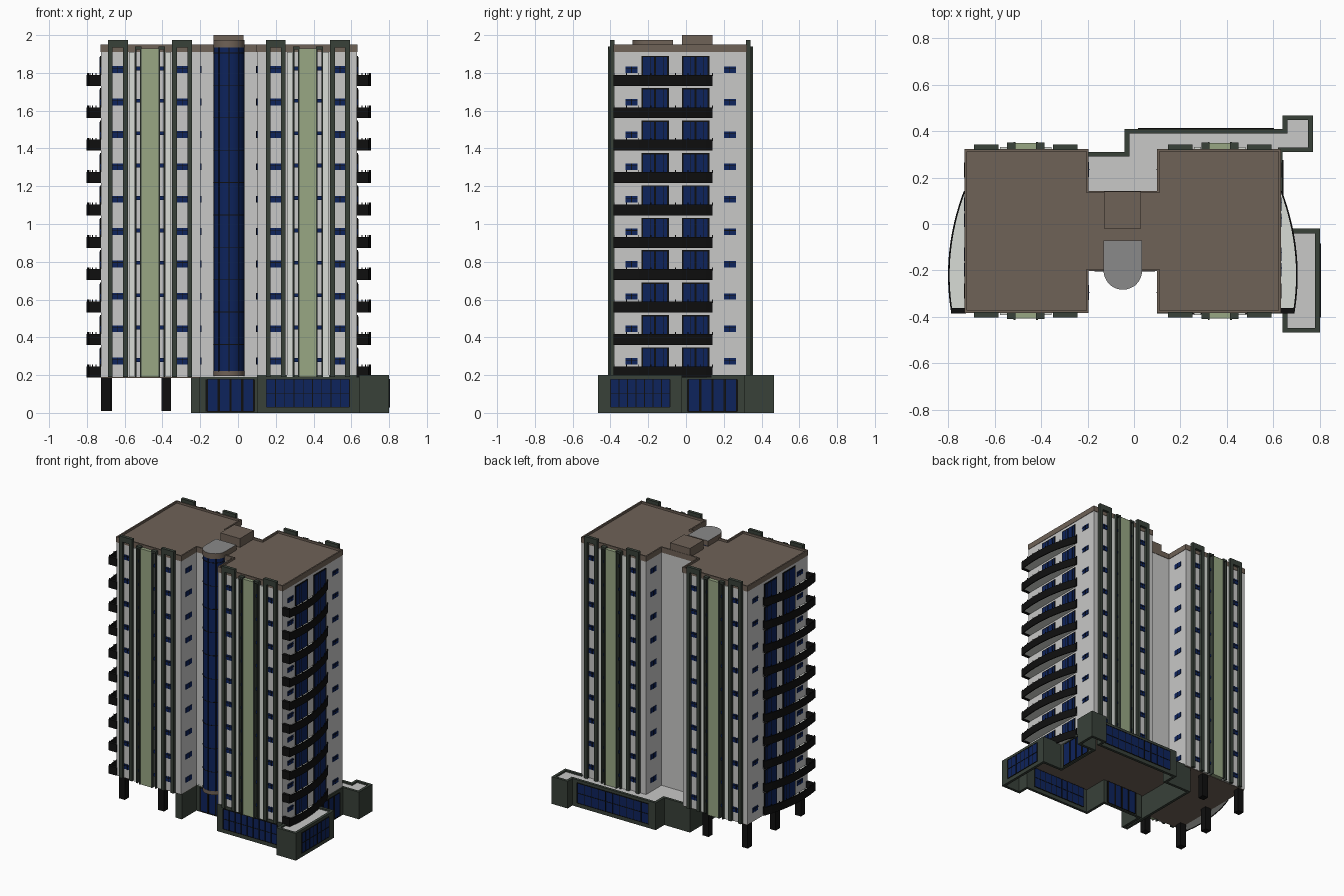
import bpy, bmesh, math

if "Cube" in bpy.data.objects:
    bpy.data.objects.remove(bpy.data.objects["Cube"])

XC, YC = -0.048, -0.03          # symmetry axes of the tower
IN, OUT, HALF = 0.15, 0.678, 0.35
FLOORS = [0.19 + 0.1715 * i for i in range(10)]


def material(name, r, g, b):
    lin = [((c / 255 + 0.055) / 1.055) ** 2.4 if c > 10 else c / 255 / 12.92 for c in (r, g, b)]
    m = bpy.data.materials.new(name)
    m.diffuse_color = (*lin, 1)
    m.use_nodes = True
    m.node_tree.nodes["Principled BSDF"].inputs["Base Color"].default_value = m.diffuse_color
    return m


WALL = material("light_grey_wall", 200, 200, 199)
PALE = material("pale_grey", 216, 220, 214)
BROWN = material("brown_roof", 111, 98, 87)
GREEN = material("dark_green", 56, 65, 57)
SAGE = material("sage_green", 152, 167, 132)
BLUE = material("blue_glass", 13, 35, 92)
BLACK = material("black_metal", 15, 15, 15)
GREY = material("mid_grey", 138, 138, 138)


def finish(name, bm, mats):
    bmesh.ops.recalc_face_normals(bm, faces=bm.faces)
    me = bpy.data.meshes.new(name)
    bm.to_mesh(me)
    bm.free()
    for m in mats:
        me.materials.append(m)
    ob = bpy.data.objects.new(name, me)
    bpy.context.collection.objects.link(ob)
    return ob


def add_prism(bm, pts, z0, z1):
    f = bm.faces.new([bm.verts.new((x, y, z0)) for x, y in pts])
    ext = bmesh.ops.extrude_face_region(bm, geom=[f])["geom"]
    for v in ext:
        if isinstance(v, bmesh.types.BMVert):
            v.co.z = z1


def prisms(name, mat, items, top=None):
    """One object from many (points, z0, z1) prisms; optional colour for upward faces."""
    bm = bmesh.new()
    for pts, z0, z1 in items:
        add_prism(bm, pts, z0, z1)
    bmesh.ops.recalc_face_normals(bm, faces=bm.faces)
    if top:
        for f in bm.faces:
            f.material_index = 1 if f.normal.z > 0.9 else 0
    return finish(name, bm, [mat, top] if top else [mat])


def box(x0, x1, y0, y1, z0, z1):
    return [(x0, y0), (x1, y0), (x1, y1), (x0, y1)], z0, z1


def inset(pts, t):
    """Offset a right-angled counter-clockwise outline inwards."""
    out, n = [], len(pts)
    for i, p in enumerate(pts):
        q = list(p)
        for a, b in ((pts[i - 1], p), (p, pts[(i + 1) % n])):
            l = math.dist(a, b)
            q[0] -= (b[1] - a[1]) / l * t
            q[1] += (b[0] - a[0]) / l * t
        out.append(tuple(q))
    return out


def ring(pts, t, z0, z1):
    q, n = inset(pts, t), len(pts)
    return [([pts[i], pts[(i + 1) % n], q[(i + 1) % n], q[i]], z0, z1) for i in range(n)]


# ---- tower: H-shaped body, roof and parapet
L0, L1, R0, R1 = XC - OUT, XC - IN, XC + IN, XC + OUT
F, B = YC - HALF, YC + HALF
H = [(L0, F), (L1, F), (L1, -0.2), (R0, -0.2), (R0, F), (R1, F),
     (R1, B), (R0, B), (R0, 0.14), (L1, 0.14), (L1, B), (L0, B)]
prisms("tower_body", WALL, [(H, 0.19, 1.915)])
prisms("tower_underside", BROWN, [(inset(H, 0.002), 0.186, 0.19)])
rim = inset(H, -0.003)
prisms("roof", BROWN, [(rim, 1.91, 1.935)] + ring(rim, 0.01, 1.935, 1.95))
prisms("lift_house", BROWN, [box(-0.13, 0.03, -0.02, 0.141, 1.93, 2.0)])


# ---- round glazed stair tower
def stadium(r):
    arc = [(XC + r * math.cos(math.pi * (1 + i / 24)), -0.2 + r * math.sin(math.pi * (1 + i / 24)))
           for i in range(25)]
    return arc + [(XC + r, -0.07), (XC - r, -0.07)]


glass = prisms("stair_glass", BLUE, [(stadium(0.081), 0.21, 1.94)])
cap = prisms("stair_cap", BROWN, [(stadium(0.083), 1.935, 1.975)], top=GREY)
base = prisms("stair_base", BROWN, [(stadium(0.083), 0.194, 0.222)])
for ob in (glass, cap, base):
    bpy.ops.object.select_all(action='DESELECT')
    ob.select_set(True)
    bpy.context.view_layer.objects.active = ob
    bpy.ops.object.shade_smooth_by_angle()
bars = [(stadium(0.0825), z + 0.17, z + 0.174) for z in FLOORS]
for a in (190, 230, 270, 310, 350):
    x, y = XC + 0.081 * math.cos(math.radians(a)), -0.2 + 0.081 * math.sin(math.radians(a))
    bars.append(box(x - 0.002, x + 0.002, y - 0.002, y + 0.002, 0.22, 1.935))
prisms("stair_mullions", BLACK, bars)

# ---- front and back facades, mirrored over both axes
frames, fins, panels, pilasters, panes, mullions = [], [], [], [], [], []
for sx in (-1, 1):
    for sy in (-1, 1):
        def plate(c, w, d, z0, z1, d0=-0.002):
            """Box on the facade: centre offset c, width w, projection d."""
            x = XC + sx * (0.418 + c)
            ya, yb = sorted((YC + sy * (HALF + d0), YC + sy * (HALF + d)))
            return box(x - w / 2, x + w / 2, ya, yb, z0, z1)
        for s in (-1, 1):
            c = s * 0.17
            frames += [plate(c - 0.04, 0.025, 0.022, 0.19, 1.975),
                       plate(c + 0.04, 0.025, 0.022, 0.19, 1.975),
                       plate(c, 0.105, 0.022, 1.935, 1.975)]
            fins += [plate(s * 0.048, 0.008, 0.034, 0.19, 1.94),
                     plate(s * 0.076, 0.008, 0.028, 0.19, 1.94),
                     plate(s * 0.062, 0.036, 0.03, 1.925, 1.94)]
            pilasters.append(plate(s * 0.096, 0.03, 0.012, 0.19, 1.91))
            for z in FLOORS:
                panes += [plate(c, 0.055, 0.004, z + 0.066, z + 0.102),
                          plate(s * 0.062, 0.024, 0.012, z + 0.08, z + 0.1)]
                mullions += [plate(c, 0.003, 0.006, z + 0.066, z + 0.102),
                             plate(c, 0.055, 0.006, z + 0.09, z + 0.093)]
        panels.append(plate(0, 0.088, 0.028, 0.19, 1.93))
        # court windows on the inner walls
        yc = -0.295 if sy < 0 else 0.235
        xw = XC + sx * IN
        for z in FLOORS:
            panes.append(box(xw - 0.004, xw + 0.004, yc - 0.033, yc + 0.033, z + 0.066, z + 0.102))
            mullions.append(box(xw - 0.006, xw + 0.006, yc - 0.0015, yc + 0.0015, z + 0.066, z + 0.102))

# ---- end walls: balcony doors, windows and curved balconies
door_frames, slabs, rails = [], [], []
ARC = [-0.38 + 0.52 * i / 16 for i in range(17)]


def bulge(y):
    return 0.075 - 0.517 * (y + 0.22) ** 2


for sx in (-1, 1):
    def side(d, y0, y1, z0, z1, d0=-0.002):
        xa, xb = sorted((XC + sx * (OUT + d0), XC + sx * (OUT + d)))
        return box(xa, xb, y0, y1, z0, z1)

    def px(d):
        return XC + sx * (OUT + d)
    for z in FLOORS:
        for y0 in (-0.235, -0.02):
            door_frames.append(side(0.004, y0, y0 + 0.145, z + 0.01, z + 0.157))
            for k in (0.008, 0.076):
                panes.append(side(0.006, y0 + k, y0 + k + 0.058, z + 0.014, z + 0.15))
                mullions.append(side(0.007, y0 + k + 0.036, y0 + k + 0.039, z + 0.014, z + 0.15))
        for y0 in (-0.32, 0.2):
            panes.append(side(0.004, y0, y0 + 0.064, z + 0.066, z + 0.1))
            mullions += [side(0.006, y0 + 0.03, y0 + 0.033, z + 0.066, z + 0.1),
                         side(0.006, y0, y0 + 0.064, z + 0.088, z + 0.091)]
        slabs.append(([(px(bulge(y) - 0.003), y) for y in ARC] + [(px(-0.002), 0.14), (px(-0.002), -0.38)],
                      z, z + 0.01))
        for a, b in zip(ARC, ARC[1:]):
            rails.append(([(px(bulge(a)), a), (px(bulge(b)), b),
                           (px(bulge(b) - 0.007), b), (px(bulge(a) - 0.007), a)], z - 0.002, z + 0.056))
        rails.append(side(bulge(-0.38), -0.385, -0.362, z - 0.002, z + 0.056))
        for y in ARC[::2]:
            e = bulge(y)
            rails.append(side(e - 0.001, y - 0.002, y + 0.002, z + 0.05, z + 0.066, e - 0.006))

prisms("facade_frames", GREEN, frames)
prisms("facade_fins", GREEN, fins)
prisms("facade_sage_panels", SAGE, panels)
prisms("facade_pilasters", PALE, pilasters)
prisms("balcony_door_frames", BLACK, door_frames)
prisms("window_panes", BLUE, panes)
prisms("window_mullions", BLACK, mullions)
prisms("balcony_slabs", PALE, slabs)
prisms("balcony_railings", BLACK, rails)

# ---- hollow podium: wall ring, roof slab and ceiling
P = [(-0.25, -0.37), (-0.2, -0.37), (-0.2, -0.2), (0.1, -0.2), (0.1, -0.385), (0.64, -0.385),
     (0.64, -0.467), (0.8, -0.467), (0.8, -0.02), (0.64, -0.02), (0.64, 0.31), (0.77, 0.31),
     (0.77, 0.467), (0.64, 0.467), (0.64, 0.41), (-0.04, 0.41), (-0.04, 0.31), (-0.25, 0.31)]
prisms("podium_walls", GREEN, ring(P, 0.02, 0, 0.2))
prisms("podium_roof", WALL, [(inset(P, 0.01), 0.181, 0.189)])
prisms("podium_ceiling", BROWN, [(inset(P, 0.012), 0.177, 0.181)])

# ---- podium glazing, through the wall so it shows on both sides
glazing, bars = [], []


def glaze(axis, at, a0, a1, z0, z1, n, cross):
    def put(lst, b0, b1, c0, c1, t):
        lst.append(box(b0, b1, at - t, at + t, c0, c1) if axis == 'y'
                   else box(at - t, at + t, b0, b1, c0, c1))
    put(glazing, a0, a1, z0, z1, 0.0125)
    for i in range(n + 1):
        a = a0 + (a1 - a0) * i / n
        w = 0.002 if cross else 0.006
        put(bars, a - w, a + w, z0, z1, 0.0145)
    for z in [z0, z1] + ([(z0 + z1) / 2] if cross else []):
        put(bars, a0, a1, z - 0.002, z + 0.002, 0.0145)


glaze('y', -0.375, 0.15, 0.59, 0.03, 0.178, 9, True)
glaze('y', 0.40, 0.02, 0.6, 0.03, 0.178, 10, True)
glaze('x', 0.79, -0.4, -0.085, 0.03, 0.178, 7, True)
glaze('y', -0.19, -0.165, 0.085, 0.008, 0.178, 4, False)
glaze('x', 0.63, 0.01, 0.27, 0.008, 0.178, 4, False)
prisms("podium_glass", BLUE, glazing)
prisms("podium_mullions", BLACK, bars)

# ---- pillars under the open end
prisms("pillars", BLACK, [box(x - 0.024, x + 0.024, y - 0.024, y + 0.024, 0.01, 0.19) for x, y in
                          ((-0.7, 0.29), (-0.69, -0.05), (-0.7, -0.33), (-0.38, -0.33), (-0.38, 0.29))])
